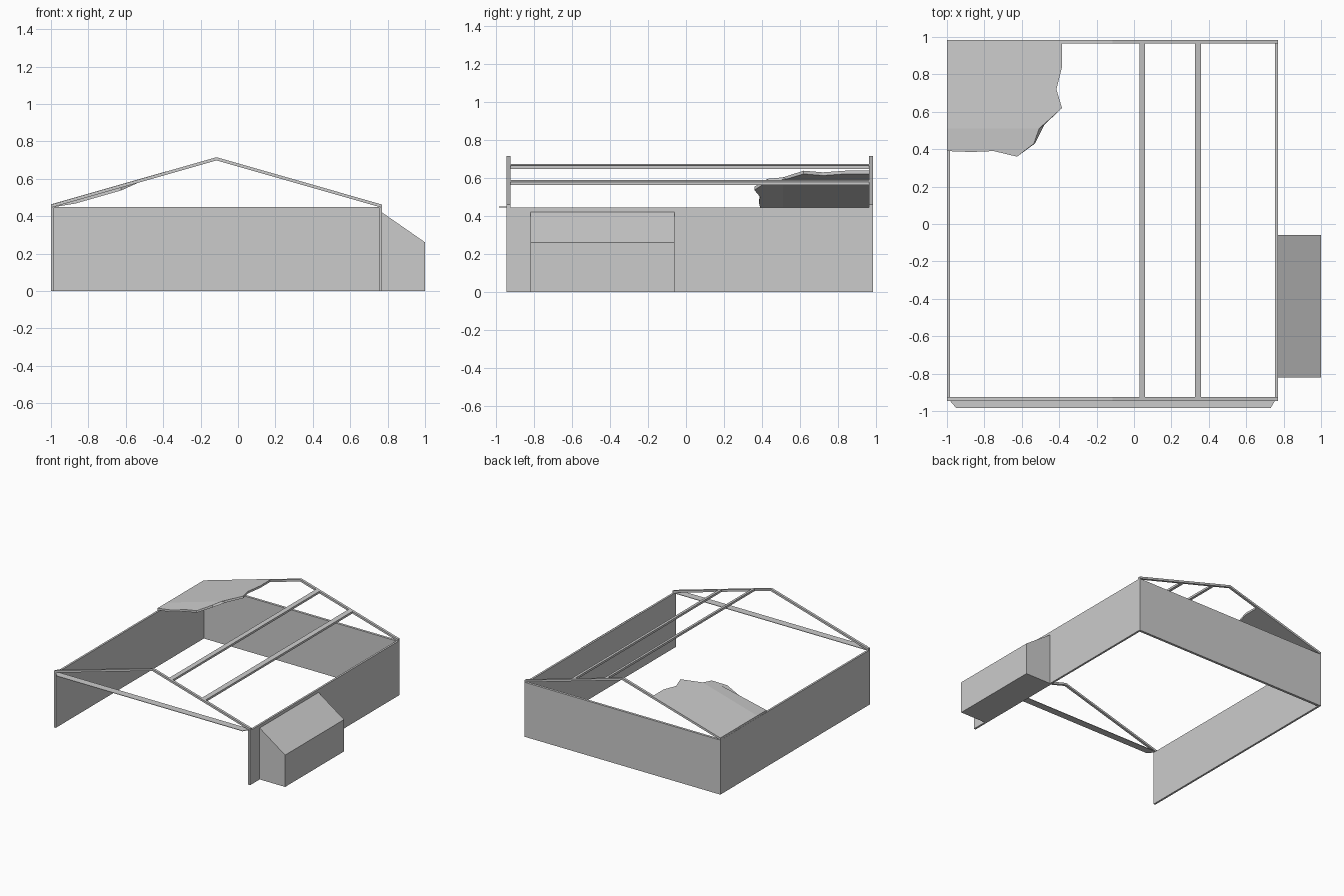
import bpy
import bmesh
from mathutils import Vector

cube = bpy.data.objects.get("Cube")
if cube:
    bpy.data.objects.remove(cube, do_unlink=True)

grey = bpy.data.materials.new("plain grey")
grey.use_nodes = True
grey.diffuse_color = (0.6, 0.6, 0.6, 1)
grey.node_tree.nodes["Principled BSDF"].inputs["Base Color"].default_value = (0.6, 0.6, 0.6, 1)

LEFT, RIGHT, RIDGE = -1.0, 0.77, -0.115
FRONT, BACK = -0.945, 0.985
EAVE, PEAK, T = 0.445, 0.715, 0.017
SLOPE = (PEAK - EAVE - T) / (RIDGE - LEFT)


def roof_z(x):
    """Height of the top of the roof slope at x."""
    return PEAK - SLOPE * abs(x - RIDGE)


def finish(name, bm):
    bmesh.ops.recalc_face_normals(bm, faces=bm.faces)
    mesh = bpy.data.meshes.new(name)
    bm.to_mesh(mesh)
    bm.free()
    mesh.materials.append(grey)
    obj = bpy.data.objects.new(name, mesh)
    bpy.context.collection.objects.link(obj)
    return obj


def prism(name, points, offset):
    """Extrude a flat outline by an offset."""
    bm = bmesh.new()
    face = bm.faces.new([bm.verts.new(p) for p in points])
    new = bmesh.ops.extrude_face_region(bm, geom=[face])["geom"]
    verts = [v for v in new if isinstance(v, bmesh.types.BMVert)]
    bmesh.ops.translate(bm, verts=verts, vec=Vector(offset))
    return finish(name, bm)


def along_y(name, profile, y0, y1):
    return prism(name, [(x, y0, z) for x, z in profile], (0, y1 - y0, 0))


def rect(x0, x1, z0, z1):
    return [(x0, z0), (x1, z0), (x1, z1), (x0, z1)]


# Walls, open at the front
along_y("left_wall", rect(LEFT, LEFT + 0.016, 0, EAVE), FRONT, BACK)
along_y("right_wall", rect(RIGHT - 0.016, RIGHT, 0, EAVE), FRONT, BACK)
along_y("back_wall", rect(LEFT + 0.016, RIGHT - 0.016, 0, EAVE), BACK - 0.02, BACK)

# Gable rafters
chevron = [(LEFT, EAVE), (LEFT, EAVE + T), (RIDGE, PEAK), (RIGHT, EAVE + T),
           (RIGHT, EAVE), (RIDGE, PEAK - T)]
along_y("front_rafters", chevron, FRONT, FRONT + 0.02)
along_y("back_rafters", chevron, BACK - 0.02, BACK)

# Purlins lying in the right slope
for name, x0, x1 in (("upper_purlin", 0.03, 0.06), ("lower_purlin", 0.325, 0.358)):
    top = [(x0, roof_z(x0)), (x1, roof_z(x1))]
    bottom = [(x, z - T) for x, z in reversed(top)]
    along_y(name, top + bottom, FRONT + 0.02, BACK - 0.02)

# Thin ledge over the front opening
prism("front_ledge", [(LEFT + 0.016, -0.925, EAVE), (RIGHT - 0.016, -0.925, EAVE),
                      (RIGHT - 0.016, -0.945, EAVE), (0.73, -0.985, EAVE),
                      (-0.95, -0.985, EAVE), (LEFT + 0.016, -0.945, EAVE)], (0, 0, 0.004))

# Lean-to on the right wall
along_y("side_lean_to", [(RIGHT, 0), (1, 0), (1, 0.26), (RIGHT, 0.42)], -0.82, -0.06)

# Ragged remnant of the roof, sagging at its front edge
edge = [(-0.385, BACK), (-0.385, 0.84), (-0.415, 0.72), (-0.385, 0.62), (-0.48, 0.53),
        (-0.53, 0.43), (-0.625, 0.36), (-0.75, 0.39), (-0.87, 0.385), (LEFT, 0.39)]
bevelled = {4: (-0.508, 0.51), 5: (-0.535, 0.43)}
bm = bmesh.new()


def patch_vert(x, y, drop=0.0):
    sag = 0.016 if y < 0.45 and -0.95 < x < -0.6 else 0
    return bm.verts.new((x, y, roof_z(x) + 0.001 - sag - drop))


upper = [patch_vert(*bevelled.get(i, p)) for i, p in enumerate(edge)]
lower = [patch_vert(x, y, T) for x, y in edge]
for ring, drop in ((upper, 0), (lower, T)):
    # Flat field behind, bent strip in front
    hinge = [patch_vert(-0.62, 0.51, drop), patch_vert(LEFT, 0.51, drop)]
    corner = patch_vert(LEFT, BACK, drop)
    bm.faces.new(ring[:5] + hinge + [corner])
    bm.faces.new(ring[4:] + hinge[::-1])
    ring += [hinge[1], corner]
for i in range(len(upper)):
    j = (i + 1) % len(upper)
    bm.faces.new((upper[i], upper[j], lower[j], lower[i]))
finish("roof_remnant", bm)
